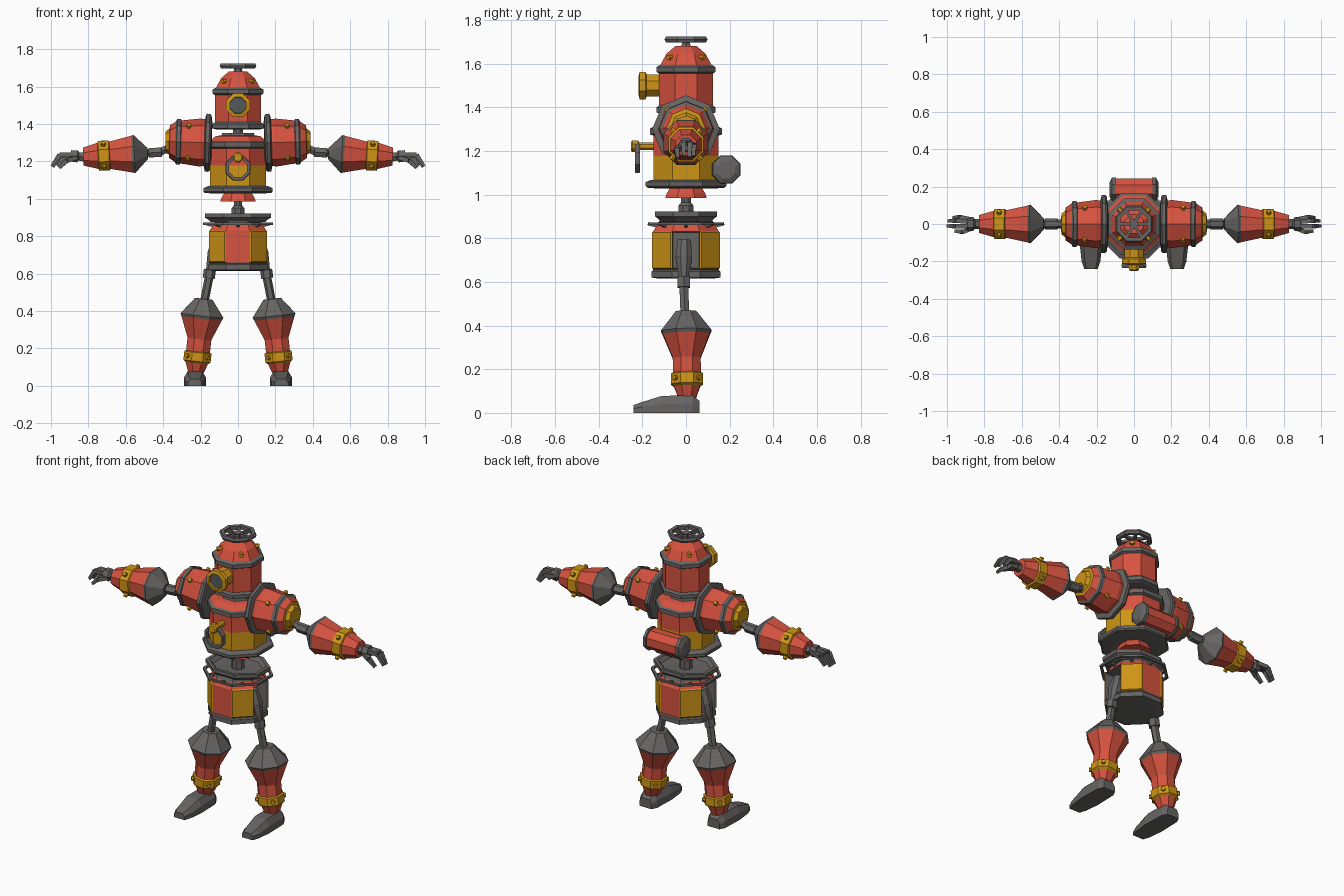
import bpy, bmesh, math
from mathutils import Vector

if "Cube" in bpy.data.objects:
    bpy.data.objects.remove(bpy.data.objects["Cube"])

COLOURS = {"r": ("red_paint", (.68, .085, .05)), "g": ("dark_metal", (.135, .13, .125)),
           "y": ("brass", (.62, .30, .008)), "k": ("window_glass", (.085, .10, .10))}
KEYS = list(COLOURS)
MATS = []
for label, rgb in COLOURS.values():
    m = bpy.data.materials.new(label)
    m.diffuse_color = (*rgb, 1)
    m.use_nodes = True
    m.node_tree.nodes["Principled BSDF"].inputs["Base Color"].default_value = m.diffuse_color
    MATS.append(m)
FLAT = 1 / math.cos(math.pi / 8)   # lets octagon sizes be given across flats


def frame(d):
    d = Vector(d).normalized()
    ref = Vector((0, 0, 1)) if abs(d.z) < .7 else Vector((0, 1, 0))
    u = (ref - d * ref.dot(d)).normalized()
    return d, u, u.cross(d)


def turn(bm, profile, mats, origin=(0, 0, 0), axis=(0, 0, 1), n=8, flat=True, closed=False, wide=1):
    """Revolve (radius, height) points; mats has one letter per band."""
    d, u, v = frame(axis)
    o = Vector(origin)
    k = 1 / math.cos(math.pi / n) if flat else 1
    ph = math.pi / n if flat else 0
    rings = []
    for r, h in profile:
        ring = []
        for i in range(n):
            a = math.tau * i / n + ph
            ring.append(bm.verts.new(o + d * h + (u * math.cos(a) + v * math.sin(a) * wide) * r * k))
        rings.append(ring)
    faces = []
    if len(mats) == 1:
        mats = mats * len(profile)
    pairs = list(zip(rings, rings[1:])) + ([(rings[-1], rings[0])] if closed else [])
    for (a, b), c in zip(pairs, mats):
        for i in range(n):
            j = (i + 1) % n
            f = bm.faces.new((a[i], a[j], b[j], b[i]))
            f.material_index = KEYS.index(c)
            faces.append(f)
    if not closed:
        for ring, c in ((rings[0], mats[0]), (rings[-1], mats[len(pairs) - 1])):
            f = bm.faces.new(ring)
            f.material_index = KEYS.index(c)
            faces.append(f)
    bmesh.ops.recalc_face_normals(bm, faces=faces)
    return faces


def rod(bm, p, q, r0, r1=None, mat="g", n=6):
    p, q = Vector(p), Vector(q)
    turn(bm, [(r0, 0), (r1 or r0, (q - p).length)], mat, p, q - p, n)


def bolts(bm, origin, axis, h, r, n=4, phase=math.pi / 4, size=.013):
    """Ring of brass bolts around an axis."""
    d, u, v = frame(axis)
    for i in range(n):
        a = math.tau * i / n + phase
        out = u * math.cos(a) + v * math.sin(a)
        p = Vector(origin) + d * h + out * r
        rod(bm, p - out * .015, p + out * .014, size, size * .8, "y")


def finish(name, bm):
    me = bpy.data.meshes.new(name)
    bm.to_mesh(me)
    bm.free()
    for m in MATS:
        me.materials.append(m)
    ob = bpy.data.objects.new(name, me)
    bpy.context.collection.objects.link(ob)
    return ob


# Head: drum, two hoops and dome
bm = bmesh.new()
turn(bm, [(.115, 1.37), (.135, 1.377), (.135, 1.4), (.123, 1.41), (.123, 1.555), (.135, 1.562),
          (.135, 1.585), (.117, 1.595), (.09, 1.645), (.05, 1.68)], "gggrgggrr")
bolts(bm, (0, 0, 0), (0, 0, 1), 1.628, .105)
finish("head", bm)

# Valve wheel on top of the head
bm = bmesh.new()
turn(bm, [(.072, 1.70), (.092, 1.698), (.098, 1.711), (.092, 1.724), (.072, 1.722)], "g", closed=True)
turn(bm, [(.028, 1.67), (.018, 1.69), (.022, 1.72)], "g", n=6)
for i in range(6):
    a = math.tau * i / 6
    rod(bm, (0, 0, 1.71), (.08 * math.cos(a), .08 * math.sin(a), 1.71), .008, n=4)
finish("valve_wheel", bm)

# Porthole
bm = bmesh.new()
turn(bm, [(.05, 0), (.05, .06), (.063, .066), (.063, .092), (.044, .097), (.042, .085), (.02, .085)],
     "yyyyyk", (0, -.12, 1.5), (0, -1, 0))
finish("porthole", bm)

# Neck and waist posts
bm = bmesh.new()
turn(bm, [(.028, 1.32), (.028, 1.39)], "g")
finish("neck", bm)
bm = bmesh.new()
turn(bm, [(.034, .89), (.034, .95), (.022, .965), (.022, 1.03)], "g")
turn(bm, [(.095, .985), (.088, 1.005), (.066, 1.045)], "r")
finish("waist", bm)

# Torso
bm = bmesh.new()
turn(bm, [(.15, 1.06), (.15, 1.178), (.15, 1.27), (.165, 1.277), (.165, 1.303), (.15, 1.31),
          (.12, 1.335), (.088, 1.34), (.085, 1.353), (.06, 1.353), (.05, 1.335)], "yrgggrrggg")
finish("torso", bm)
bm = bmesh.new()
turn(bm, [(.13, 1.028), (.178, 1.032), (.185, 1.04), (.185, 1.057), (.16, 1.068)], "g")
finish("torso_base", bm)

# Chest ring hanging on a brass peg
bm = bmesh.new()
turn(bm, [(.048, 0), (.064, 0), (.067, .012), (.064, .024), (.048, .024)], "g", (0, -.21, 1.165),
     (0, -1, 0), closed=True)
turn(bm, [(.018, 0), (.018, .075), (.027, .08), (.027, .105), (.02, .112)], "y", (0, -.14, 1.222), (0, -1, 0))
finish("chest_ring", bm)

# Back tank
bm = bmesh.new()
turn(bm, [(.04, -.13), (.062, -.118), (.065, -.1), (.057, -.098), (.057, .098), (.065, .1),
          (.062, .118), (.04, .13)], "gggrggg", (0, .185, 1.115), (1, 0, 0))
for x in (-.05, .05):
    rod(bm, (x, .12, 1.15), (x, .16, 1.13), .014)
finish("back_tank", bm)

# Pelvis: octagonal tub, brass corner plates, hip sockets at the sides
bm = bmesh.new()
faces = turn(bm, [(.12, .615), (.157, .62), (.157, .648), (.15, .655), (.152, .66), (.152, .83),
                  (.13, .862), (.12, .885)], "ggggrrg")
bm.normal_update()
walls = [f for f in faces if f.calc_center_median().z > .7 and f.calc_center_median().z < .8]
for f in walls:
    nx, ny = abs(f.normal.x), abs(f.normal.y)
    if nx > .3 and ny > .3:
        f.material_index = KEYS.index("y")
        bmesh.ops.inset_individual(bm, faces=[f], thickness=.006, depth=.008)
    elif nx > .9:
        f.material_index = KEYS.index("g")
        bmesh.ops.inset_individual(bm, faces=[f], thickness=.004, depth=0)
        inward = -f.normal.copy()
        for v in f.verts:
            v.co += inward * .07
finish("pelvis", bm)
bm = bmesh.new()
turn(bm, [(.115, .875), (.128, .89), (.142, .9), (.142, .922), (.125, .922), (.11, .9), (.03, .895)],
     "g", wide=1.25)
finish("pelvis_rim", bm)
bm = bmesh.new()
turn(bm, [(.16, .861), (.175, .861), (.175, .873), (.16, .873)], "g", closed=True, wide=1.07)
for i in range(8):
    a = math.tau * i / 8
    c, s = math.cos(a), math.sin(a)
    rod(bm, (.13 * c, .13 * s, .855), (.175 * c, .175 * s, .867), .007, n=4)
finish("pelvis_hoop", bm)

for s, side in ((1, "right"), (-1, "left")):
    # Shoulder drum
    bm = bmesh.new()
    o, d = (0, 0, 1.295), (s, 0, .03)
    turn(bm, [(.11, .14), (.148, .146), (.155, .155), (.155, .173), (.125, .18), (.128, .205), (.115, .305),
              (.122, .308), (.122, .328), (.108, .335), (.088, .365), (.07, .368), (.055, .388)],
         "ggggrrgggryy", o, d, flat=False)
    bolts(bm, o, d, .265, .118)
    finish(side + "_shoulder", bm)

    # Upper arm and elbow
    bm = bmesh.new()
    rod(bm, (s * .37, 0, 1.27), (s * .42, 0, 1.25), .02)
    turn(bm, [(.016, 0), (.025, .005), (.025, .07), (.016, .078), (.016, .13)], "g",
         (s * .405, 0, 1.25), (s, 0, -.06), n=6)
    finish(side + "_upper_arm", bm)

    # Forearm
    bm = bmesh.new()
    o, d = (s * .483, 0, 1.243), (s, 0, -.05)
    turn(bm, [(.03, 0), (.103, .072), (.098, .085), (.073, .203), (.08, .207), (.08, .262), (.07, .266),
              (.048, .345)], "ggryyyr", o, d)
    bolts(bm, o, d, .235, .084)
    finish(side + "_forearm", bm)

    # Hand: wrist, palm, two curled fingers and a thumb
    bm = bmesh.new()
    turn(bm, [(.025, 0), (.022, .03), (.032, .04), (.03, .075)], "g", (s * .82, 0, 1.224), (s, 0, .08), n=6)
    for path in ([(.88, .012, 1.237), (.95, .018, 1.233), (.99, .016, 1.17)],
                 [(.88, -.012, 1.237), (.955, -.012, 1.235), (.995, -.01, 1.175)],
                 [(.86, -.02, 1.222), (.915, -.042, 1.205), (.955, -.038, 1.166)],
                 [(.87, .024, 1.23), (.93, .036, 1.222), (.965, .034, 1.175)]):
        pts = [(s * x, y, z) for x, y, z in path]
        rod(bm, pts[0], pts[1], .012, .012, n=4)
        rod(bm, pts[1], pts[2], .012, .008, n=4)
    finish(side + "_hand", bm)

    # Thigh strut
    bm = bmesh.new()
    rod(bm, (s * .105, -.008, .79), (s * .125, -.01, .71), .03, .038, n=8)
    rod(bm, (s * .125, -.01, .71), (s * .152, -.01, .60), .038, .021, n=8)
    rod(bm, (s * .15, -.01, .622), (s * .157, -.01, .575), .028)
    rod(bm, (s * .155, -.01, .58), (s * .18, -.005, .45), .02)
    finish(side + "_thigh", bm)

    # Shin with knee cone and brass band
    bm = bmesh.new()
    o, d = (s * .183, 0, .465), (s * .043, .006, -.395)
    turn(bm, [(.047, 0), (.115, .09), (.108, .105), (.064, .215), (.064, .283), (.073, .288), (.073, .335),
              (.06, .345), (.04, .40)], "ggrryyyr", o, d)
    bolts(bm, o, d, .31, .072)
    finish(side + "_shin", bm)

    # Foot: lofted wedge
    bm = bmesh.new()
    prev, made = None, []
    for y, w, h in ((-.24, .036, .036), (-.2, .05, .05), (-.11, .06, .078), (.03, .056, .08), (.062, .04, .055)):
        cur = [bm.verts.new((s * .23 + x * w, y, z * h))
               for x, z in ((-1, 0), (1, 0), (1, .55), (.65, 1), (-.65, 1), (-1, .55))]
        if prev:
            for i in range(6):
                made.append(bm.faces.new((prev[i], prev[(i + 1) % 6], cur[(i + 1) % 6], cur[i])))
        else:
            made.append(bm.faces.new(cur))
        prev = cur
    made.append(bm.faces.new(prev))
    for f in made:
        f.material_index = KEYS.index("g")
    bmesh.ops.recalc_face_normals(bm, faces=made)
    finish(side + "_foot", bm)
